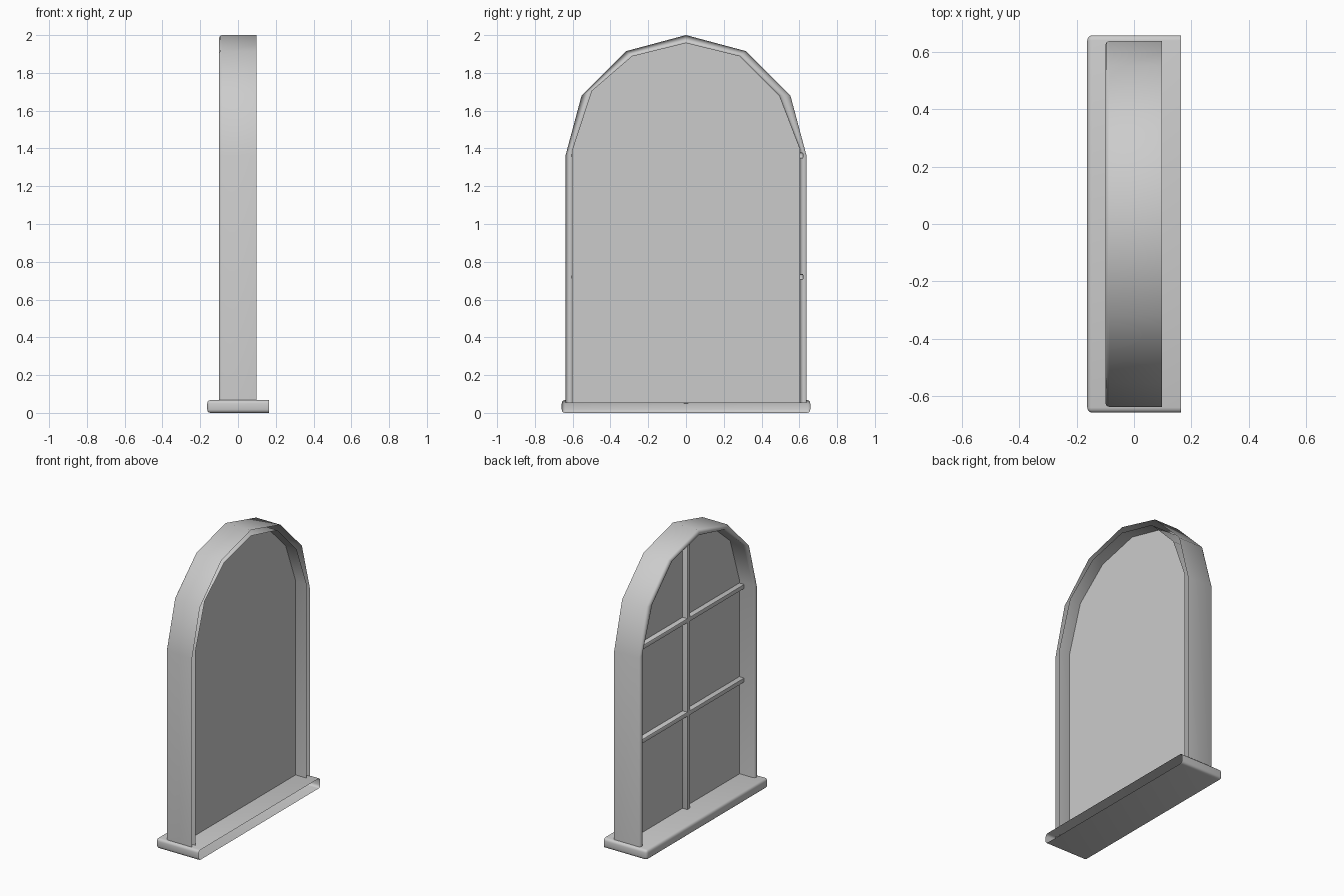
import bpy, bmesh, math

if "Cube" in bpy.data.objects:
    bpy.data.objects.remove(bpy.data.objects["Cube"])


def finish(name, bm):
    bmesh.ops.remove_doubles(bm, verts=bm.verts, dist=1e-5)
    me = bpy.data.meshes.new(name)
    bm.to_mesh(me)
    bm.free()
    ob = bpy.data.objects.new(name, me)
    bpy.context.collection.objects.link(ob)
    bpy.ops.object.select_all(action='DESELECT')
    ob.select_set(True)
    bpy.context.view_layer.objects.active = ob
    bpy.ops.object.shade_smooth_by_angle(angle=math.radians(40))
    return ob


def open_box(name, lo, hi, r, segments):
    """Box with rounded edges, left open on its +x side."""
    bm = bmesh.new()
    bmesh.ops.create_cube(bm, size=1)
    for v in bm.verts:
        v.co = [lo[i] if v.co[i] < 0 else hi[i] for i in range(3)]
    bm.normal_update()
    back = [f for f in bm.faces if f.normal.x > 0.9]
    bmesh.ops.delete(bm, geom=back, context='FACES_ONLY')
    edges = [e for e in bm.edges if len(e.link_faces) == 2]
    bmesh.ops.bevel(bm, geom=edges, offset=r, segments=segments,
                    profile=0.5, affect='EDGES', clamp_overlap=True)
    return finish(name, bm)


# Arched outlines in (y, z), both with nine points
base, spring, R = 0.053, 1.362, 0.638
arch = [(R * math.cos(math.radians(a)), spring + R * math.sin(math.radians(a)))
        for a in range(0, 181, 30)]
outer = [(R, base)] + arch + [(-R, base)]
inner = [(0.603, base), (0.603, 1.40), (0.495, 1.68), (0.285, 1.89), (0, 1.96),
         (-0.285, 1.89), (-0.5, 1.705), (-0.603, 1.39), (-0.603, base)]

# Frame: U-shaped section (blend outer to inner, x), open at the back
section = [(0, 0.098), (0, -0.086), (0.12, -0.095), (0.38, -0.1),
           (0.62, -0.1), (0.88, -0.095), (1, -0.086), (1, 0.098)]
bm = bmesh.new()
rings = [[bm.verts.new((x, o[0] + (i[0] - o[0]) * t, o[1] + (i[1] - o[1]) * t))
          for o, i in zip(outer, inner)] for t, x in section]
for a, b in zip(rings, rings[1:]):
    for k in range(len(outer) - 1):
        bm.faces.new((a[k], a[k + 1], b[k + 1], b[k]))
# outer wall should face away from the middle
bm.normal_update()
first = next(iter(bm.faces))
if first.normal.y < 0:
    bmesh.ops.reverse_faces(bm, faces=bm.faces[:])
finish("arched_frame", bm)

# Glass pane
bm = bmesh.new()
bm.faces.new([bm.verts.new((0.015, y, z)) for y, z in inner])
finish("glass_pane", bm)

# Glazing bars
open_box("vertical_bar", (-0.022, -0.016, 0.047), (0.0145, 0.016, 1.957), 0.008, 2)
for n, z in (("lower", 0.72), ("upper", 1.362)):
    open_box(n + "_cross_bar", (-0.022, -0.605, z - 0.016),
             (0.0145, 0.622, z + 0.016), 0.008, 2)

# Sill
open_box("sill", (-0.163, -0.658, 0), (0.163, 0.658, 0.068), 0.018, 3)
